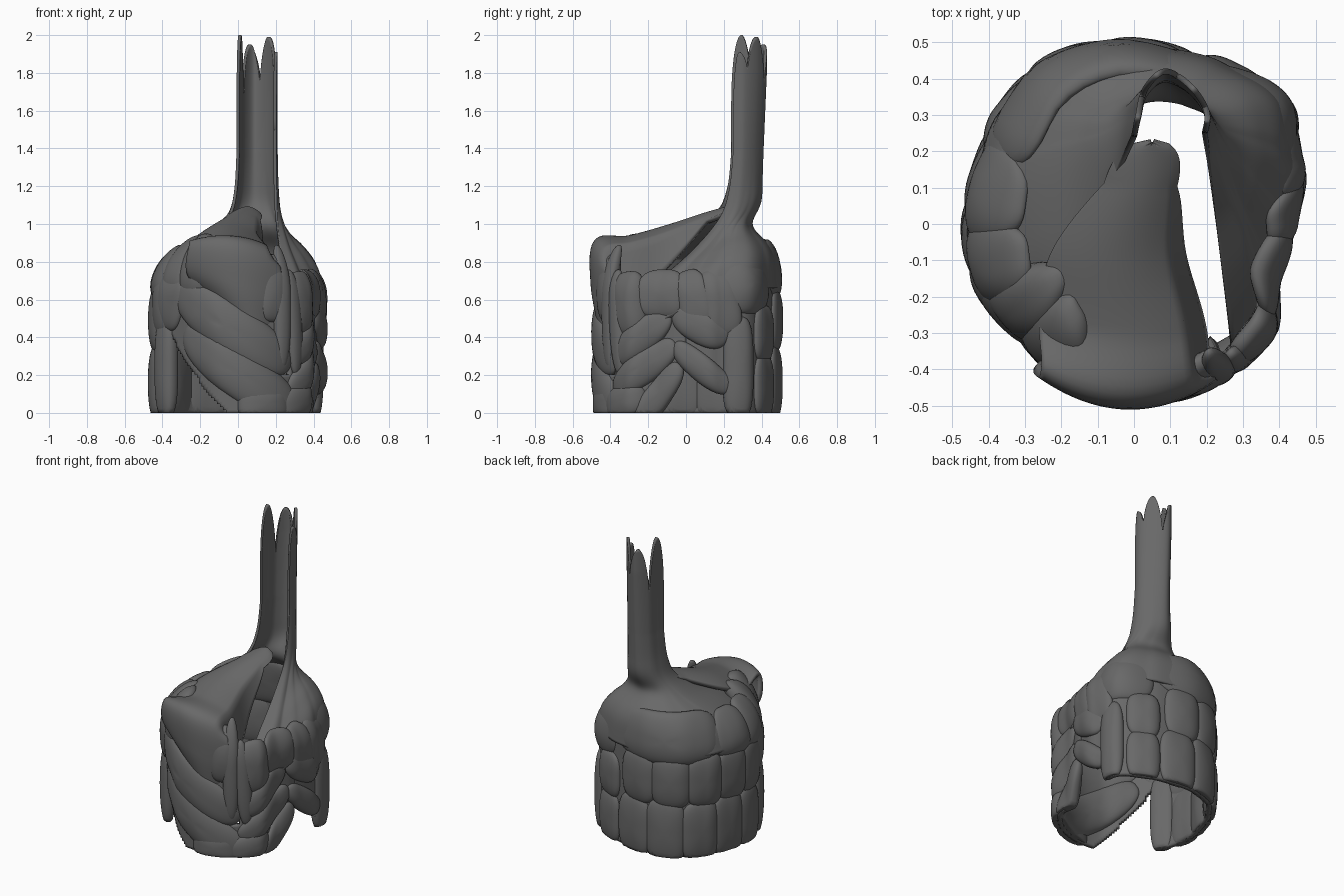
import bpy, bmesh, math
from math import sin, cos, pi, radians, exp

if "Cube" in bpy.data.objects:
    bpy.data.objects.remove(bpy.data.objects["Cube"])

grey = bpy.data.materials.new("dark grey")
grey.diffuse_color = (0.14, 0.14, 0.14, 1)
grey.use_nodes = True
grey.node_tree.nodes["Principled BSDF"].inputs["Base Color"].default_value = grey.diffuse_color

# plan outline: radius every 20 degrees, starting at +x
OUT = [.455, .50, .555, .525, .51, .52, .525, .50, .475, .478,
       .478, .465, .475, .50, .505, .505, .50, .435]


def spline(vals, f):
    """Catmull-Rom through scalars, f in 0..1, clamped ends."""
    n = len(vals) - 1
    f = min(max(f, 0), 1) * n
    i = min(int(f), n - 1)
    t = f - i
    a, b, c, d = (vals[min(max(i + k, 0), n)] for k in (-1, 0, 1, 2))
    return b + .5 * t * (c - a + t * (2*a - 5*b + 4*c - d + t * (3*(b - c) + d - a)))


def radius(deg):
    f = (deg % 360) / 20
    i = int(f)
    t = f - i
    t = t * t * (3 - 2 * t)
    return OUT[i % 18] * (1 - t) + OUT[(i + 1) % 18] * t


def wall(deg, z, off):
    """Point on the body wall, shrinking at the shoulders."""
    a = radians(deg)
    r = radius(deg)
    if z > .62:
        r *= 1 - (0.9 + 2.6 * cos(a) ** 2) * (z - .62) ** 2
    return ((r + off) * cos(a), (r + off) * sin(a), z)


def finish(bm, name, solid=0, offset=0):
    bmesh.ops.recalc_face_normals(bm, faces=bm.faces)
    me = bpy.data.meshes.new(name)
    bm.to_mesh(me)
    bm.free()
    me.materials.append(grey)
    me.shade_smooth()
    ob = bpy.data.objects.new(name, me)
    bpy.context.collection.objects.link(ob)
    if solid:
        m = ob.modifiers.new("thickness", 'SOLIDIFY')
        m.thickness = solid
        m.offset = offset
    return ob


def sheet(name, nu, nv, fn, solid, keep=lambda u, v: True):
    """Grid surface from fn(u, v) with thickness."""
    bm = bmesh.new()
    g = [[bm.verts.new(fn(i / nu, j / nv)) for i in range(nu + 1)] for j in range(nv + 1)]
    for j in range(nv):
        for i in range(nu):
            if keep((i + .5) / nu, (j + .5) / nv):
                bm.faces.new((g[j][i], g[j][i+1], g[j+1][i+1], g[j+1][i]))
    bmesh.ops.delete(bm, geom=[v for v in bm.verts if not v.link_faces], context='VERTS')
    return finish(bm, name, solid)


def pad(name, deg, z, hw, hh, tilt=0, depth=.045, p=3.2):
    """Bulging pillow wrapped on the wall, tilt in degrees."""
    bm = bmesh.new()
    bmesh.ops.create_uvsphere(bm, u_segments=40, v_segments=20, radius=1)
    c, s = cos(radians(tilt)), sin(radians(tilt))
    for v in bm.verts:
        x, y, w = v.co
        r = math.hypot(x, y)
        if r > 1e-5:
            k = r / (abs(x) ** p + abs(y) ** p) ** (1 / p)
            x, y = x * k, y * k
        x, y = x * hw, y * hh
        w = math.copysign(abs(w) ** .8, w) * depth
        v.co = wall(deg + math.degrees((x * c - y * s) / .47),
                    max(z + x * s + y * c, 0), w - depth)
    return finish(bm, name)


# inner shell, open at two archways whose edges hide behind the bands
def shell_keep(u, v):
    d, z = u * 360, v * .7
    e = (d + 180) % 360 - 180
    front_arch = 208 < d < 262 and z < .40 - (d - 215) * .0085
    side_arch = -19 + 102 * (z - .11) < e < 31 and z < .23 - .0085 * (e - 10)
    gap = 294 < d < 306 and .2 < z < .3
    return not (front_arch or side_arch or gap)


sheet("inner_shell", 180, 45, lambda u, v: wall(u * 360, v * .7, -.055), .03, shell_keep)

# front bands and left leg
pad("front_band_upper", -98, .46, .43, .13, -31, .05, 2.6)
pad("front_band_lower", -88, .20, .44, .13, -33, .06, 2.6)
pad("front_foot", -72, .05, .15, .10, 0, .05)
pad("left_leg", -154, .24, .085, .27, 0, .05)
pad("left_shoulder_band", -148, .60, .13, .16, -20)

# back and left columns
for i, d in enumerate((84, 110, 136, 160, 183)):
    pad("back_column_low", d, .16, .125, .20 + .015 * (i % 2))
    pad("back_column_mid", d + 4, .49, .125, .17)
pad("left_panel", 203, .58, .10, .17)

# shoulders under the hood
pad("back_cap", 110, .76, .37, .16, 0, .05)
pad("left_shoulder", 168, .74, .16, .14, 0, .05)
pad("left_front_shoulder", 196, .74, .14, .15, 0, .05)
pad("right_shoulder", 42, .70, .19, .18, 0, .06)

# right side: chevrons, feet and small panels
for spec in ((-33, .40, .21, .085, 36), (9, .46, .17, .09, -28),
             (-31, .24, .23, .085, 34), (10, .24, .20, .07, -38),
             (-19, .11, .19, .075, 50), (-46, .06, .14, .09, 15)):
    pad("right_chevron", *spec, .045, 2.6)
for spec in ((-18, .63, .14, .13, 0), (5, .60, .10, .16, 15), (34, .24, .075, .27, 0),
             (57, .14, .10, .17, 0), (57, .42, .10, .15, 0), (22, .58, .10, .18, 10),
             (-42, .58, .10, .17, 5)):
    pad("right_panel", *spec)
for spec in ((-51, .48, .05, .28, 4), (-60, .56, .05, .33, 0)):
    pad("front_strip", *spec, .04, 2.4)

# lobes beside the lid
for spec in ((-144, .76, .13, .18, 0), (-124, .77, .14, .18, 0)):
    pad("lid_side_lobe", *spec, .085, 2.6)
pad("lid_right_lobe", -66, .66, .09, .18, 0, .05)

# hood sweeping from the shoulders into the tall open spout
UX = (.195, .20, .155, .085, .03, .012, .0)
UY = (.25, .31, .38, .42, .37, .30, .24)
RISE_B = (0, .12, .36, .67, .89, .97, 1)
RISE_Z = (.66, .79, .88, .96, 1.06, 1.19, 1.38)
# petals: start, end, tip, notch at start, notch at end
PETALS = ((0, .2, 1.91, 1.5, 1.8), (.2, .42, 1.99, 1.8, 1.72),
          (.42, .7, 1.95, 1.72, 1.6), (.7, 1, 2.0, 1.6, 1.6))


def hood(u, v):
    deg = -55 + 272 * u
    bx, by, _ = wall(deg, 0, -.025)
    k = min(v / .5, 1)
    b, z = spline(RISE_B, k), spline(RISE_Z, k)
    if v > .5:
        a, e, tip, n0, n1 = next(q for q in PETALS if u <= q[1] + 1e-6)
        t = (u - a) / (e - a)
        low = n0 if t < .5 else n1
        top = low + (tip - low) * max(sin(pi * t), 0) ** .55
        z = 1.38 + (top - 1.38) * (v - .5) * 2
    tx, ty = spline(UX, u), spline(UY, u)
    ty = .25 + (ty - .25) * min(1, .85 + max(0, z - 1.2) * .25)
    x = bx + (tx - bx) * b
    y = by + (ty - by) * b
    y -= .07 * exp(-((z - .99) / .09) ** 2) * sin(pi * u) ** 2
    y -= .09 * sin(pi * b) * max(0, (u - .8) * 5) ** 2
    z -= .32 * (1 - b) * max(0, 1 - u / .3) + .06 * (1 - b) * max(0, u - .8) * 5
    return x, y, z


sheet("hood_and_spout", 128, 72, hood, .016)

# lid: front lobe folding over into a rising tongue
LX = (.06, .0, -.015, -.03, -.04, .02, .05)
LY = (-.45, -.49, -.475, -.30, -.10, .10, .222)
LZ = (.46, .68, .90, .925, .98, 1.045, 1.08)
LW = (.17, .26, .235, .225, .18, .095, .0)


def lid(u, v):
    s = 2 * u - 1
    w = spline(LW, v) if v < .833 else .095 * math.sqrt(max(0, 1 - ((v - .833) / .167) ** 2))
    front = max(0, 1 - v / .5)
    z = spline(LZ, v) - .07 * s * s * min(v * 2, 1) * min(w / .2, 1) - .12 * s * front
    # right edge folds down into a skirt
    if s > .7:
        z -= .2 * ((s - .7) / .3) * min(1, max(0, (v - .3) * 8)) * min(1, max(0, (.83 - v) * 4))
        s = .7 + (s - .7) * .8
    return (spline(LX, v) + s * w, spline(LY, v) + s * s * (.07 * (1 - v) + .08 * front), z)


sheet("lid_tongue", 40, 48, lid, .03)
